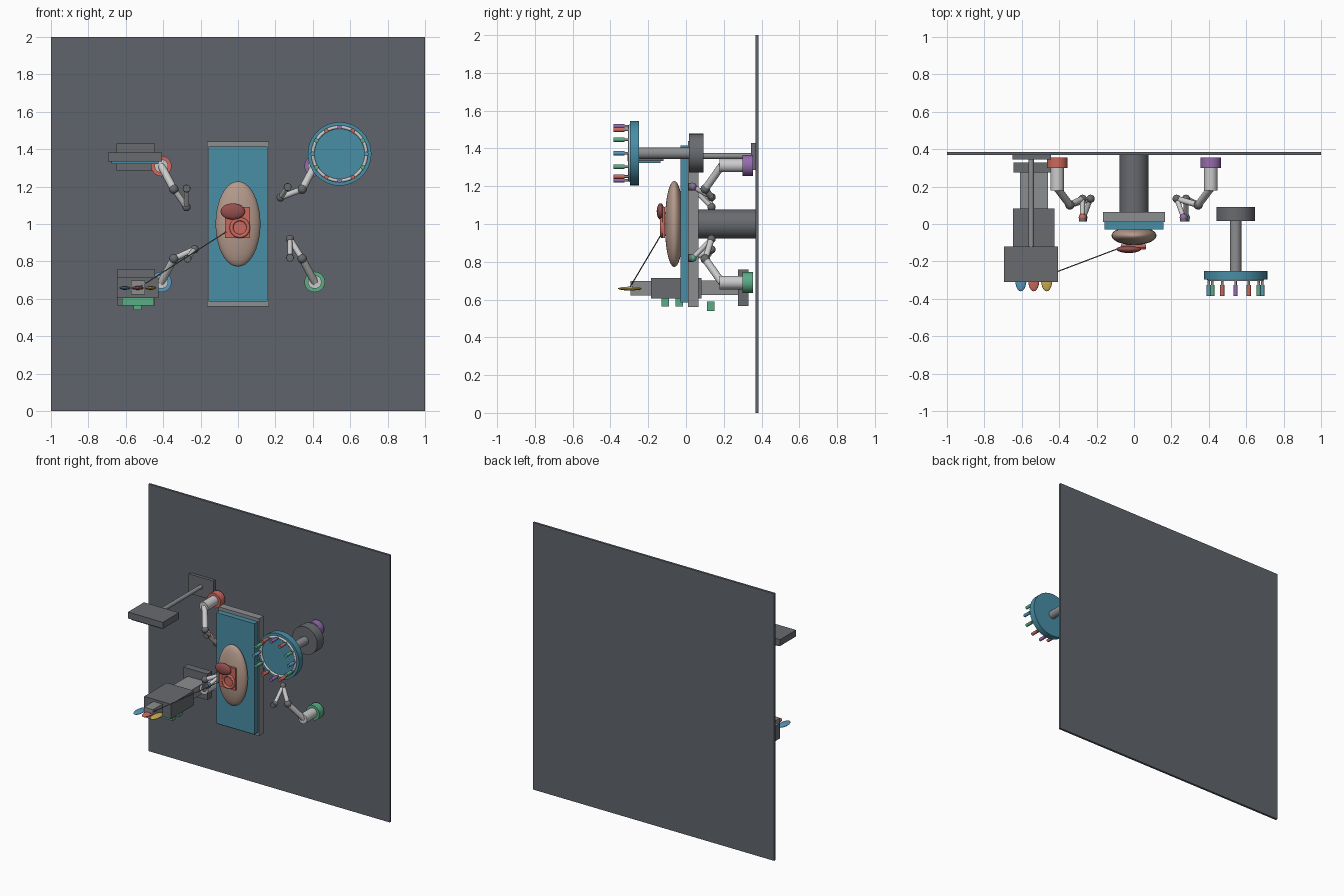
import bpy
from math import radians, sin, cos, pi
from mathutils import Vector

if "Cube" in bpy.data.objects:
    bpy.data.objects.remove(bpy.data.objects["Cube"])

COLOURS = {
    "floor": (0.115, 0.13, 0.15), "dark": (0.14, 0.147, 0.16), "mid": (0.26, 0.27, 0.28),
    "light": (0.55, 0.55, 0.55), "teal": (0.065, 0.27, 0.38), "skin": (0.46, 0.32, 0.26),
    "red": (0.6, 0.14, 0.11), "organ": (0.3, 0.08, 0.075), "blue": (0.1, 0.32, 0.52),
    "green": (0.1, 0.42, 0.24), "purple": (0.3, 0.15, 0.42), "yellow": (0.62, 0.42, 0.08),
}
MATS = {}
for key, c in COLOURS.items():
    MATS[key] = bpy.data.materials.new(key)
    MATS[key].diffuse_color = (*c, 1)


def finish(name, colour, smooth=True):
    ob = bpy.context.object
    ob.name = name
    ob.data.materials.append(MATS[colour])
    if smooth:
        bpy.ops.object.shade_smooth_by_angle(angle=radians(60))
    return ob


def box(name, colour, x, y, z):
    """Box from (min, max) ranges."""
    bpy.ops.mesh.primitive_cube_add(size=1, location=[sum(r) / 2 for r in (x, y, z)])
    bpy.context.object.scale = [r[1] - r[0] for r in (x, y, z)]
    bpy.ops.object.transform_apply(location=False, rotation=False)
    return finish(name, colour, False)


def rod(name, colour, a, b, r, sides=24):
    """Cylinder between two points."""
    a, b = Vector(a), Vector(b)
    d = b - a
    bpy.ops.mesh.primitive_cylinder_add(vertices=sides, radius=r, depth=d.length, location=(a + b) / 2,
                                        rotation=d.to_track_quat('Z', 'Y').to_euler())
    return finish(name, colour)


def drum(name, colour, x, z, y0, y1, r, sides=32):
    return rod(name, colour, (x, y0, z), (x, y1, z), r, sides)


def ball(name, colour, loc, radii, seg=24):
    bpy.ops.mesh.primitive_uv_sphere_add(segments=seg, ring_count=seg // 2, radius=1, location=loc)
    bpy.context.object.scale = radii
    bpy.ops.object.transform_apply(location=False, rotation=False)
    return finish(name, colour)


def ring(name, colour, loc, major, minor):
    bpy.ops.mesh.primitive_torus_add(major_radius=major, minor_radius=minor, major_segments=48,
                                     minor_segments=16, location=loc, rotation=(pi / 2, 0, 0))
    return finish(name, colour)


# Room floor, standing upright as the back panel
box("floor_panel", "floor", (-1, 1), (0.368, 0.385), (0, 2))

# Operating table
drum("table_pedestal", "dark", 0, 1, 0.06, 0.37, 0.077, 40)
box("table_base", "mid", (-0.167, 0.167), (0.01, 0.065), (0.56, 1.44))
box("table_mattress", "teal", (-0.158, 0.158), (-0.03, 0.01), (0.585, 1.415))

# Patient and operating site
ball("patient_body", "skin", (0, -0.062, 1), (0.12, 0.05, 0.228), 40)
box("surgical_drape", "red", (-0.07, 0.065), (-0.125, -0.11), (0.925, 1.09))
ring("wound_ring", "red", (0.01, -0.127, 0.98), 0.045, 0.01)
ball("organ", "organ", (-0.028, -0.135, 1.067), (0.065, 0.02, 0.043), 32)

# Four robot arms, one near each table corner
ARMS = [
    ("red", -1, 1.31, (-0.275, 0.135, 1.09), (-0.275, 0.035, 1.19)),
    ("purple", 1, 1.31, (0.228, 0.135, 1.142), (0.265, 0.035, 1.198)),
    ("blue", -1, 0.69, (-0.232, 0.135, 0.865), (-0.27, 0.035, 0.815)),
    ("green", 1, 0.69, (0.278, 0.135, 0.92), (0.278, 0.035, 0.82)),
]
for colour, side, z, wrist, tip in ARMS:
    x = 0.41 * side
    elbow = (0.343 * side, 0.102, 1 + (z - 1) * 0.6)
    n = colour + "_arm_"
    drum(n + "base", colour, x, z, 0.3, 0.355, 0.055)
    drum(n + "shoulder", "light", x, z, 0.178, 0.3, 0.036)
    rod(n + "upper_link", "light", (x, 0.19, z), elbow, 0.02, 16)
    rod(n + "lower_link", "light", elbow, wrist, 0.016, 16)
    rod(n + "tool_link", "light", wrist, tip, 0.013, 16)
    ball(n + "elbow", "dark", elbow, (0.025,) * 3, 16)
    ball(n + "wrist", "dark", wrist, (0.022,) * 3, 16)
    ball(n + "tip", colour, tip, (0.021,) * 3, 16)
    drum(n + "tip_cap", "dark", tip[0], tip[2], 0.013, 0.03, 0.02, 16)

# Instrument carousel
cx, cz = 0.543, 1.375
drum("carousel_base", "dark", cx, cz, 0.015, 0.092, 0.103, 40)
drum("carousel_stem", "mid", cx, cz, -0.26, 0.02, 0.031)
drum("carousel_disc", "teal", cx, cz, -0.297, -0.25, 0.17, 48)
ring("carousel_ring", "light", (cx, -0.297, cz), 0.143, 0.009)
for i in range(12):
    a = i * pi / 6
    px, pz = cx + 0.143 * cos(a), cz + 0.143 * sin(a)
    colour = ("blue", "green", "red", "purple", "red", "green")[i % 6]
    drum(f"instrument_shaft_{i}", "mid", px, pz, -0.345, -0.29, 0.007, 12)
    drum(f"instrument_handle_{i}", colour, px, pz, -0.385, -0.325, 0.012, 14)

# Monitor on a stand
box("monitor_foot", "dark", (-0.65, -0.445), (0.345, 0.37), (1.285, 1.43))
rod("monitor_stand", "mid", (-0.55, 0.35, 1.36), (-0.55, -0.13, 1.36), 0.015)
box("monitor_case", "dark", (-0.695, -0.405), (-0.31, -0.12), (1.334, 1.382))
box("monitor_screen", "teal", (-0.675, -0.425), (-0.295, -0.135), (1.322, 1.336))

# Control console
box("console_foot", "dark", (-0.645, -0.445), (0.275, 0.33), (0.565, 0.76))
box("console_column", "mid", (-0.61, -0.46), (0.08, 0.275), (0.625, 0.7))
box("console_body", "dark", (-0.648, -0.425), (-0.185, 0.083), (0.605, 0.715))
box("console_head", "mid", (-0.572, -0.498), (-0.295, -0.185), (0.622, 0.697))
for colour, px in (("blue", -0.605), ("red", -0.536), ("yellow", -0.467)):
    ball(colour + "_pedal", colour, (px, -0.297, 0.658), (0.03, 0.063, 0.01), 32)

# Green console grips and knob
for i, y in enumerate((-0.11, -0.035)):
    box(f"console_grip_{i}", "green", (-0.62, -0.45), (y - 0.02, y + 0.02), (0.563, 0.606))
box("console_knob", "green", (-0.56, -0.515), (0.11, 0.15), (0.54, 0.59))

# Cable from console to patient
rod("console_cable", "dark", (-0.53, -0.3, 0.66), (-0.06, -0.122, 0.96), 0.003, 8)

for m in bpy.data.materials:
    if m.users and not m.is_grease_pencil:
        m.use_nodes = True
        m.node_tree.nodes["Principled BSDF"].inputs["Base Color"].default_value = m.diffuse_color
